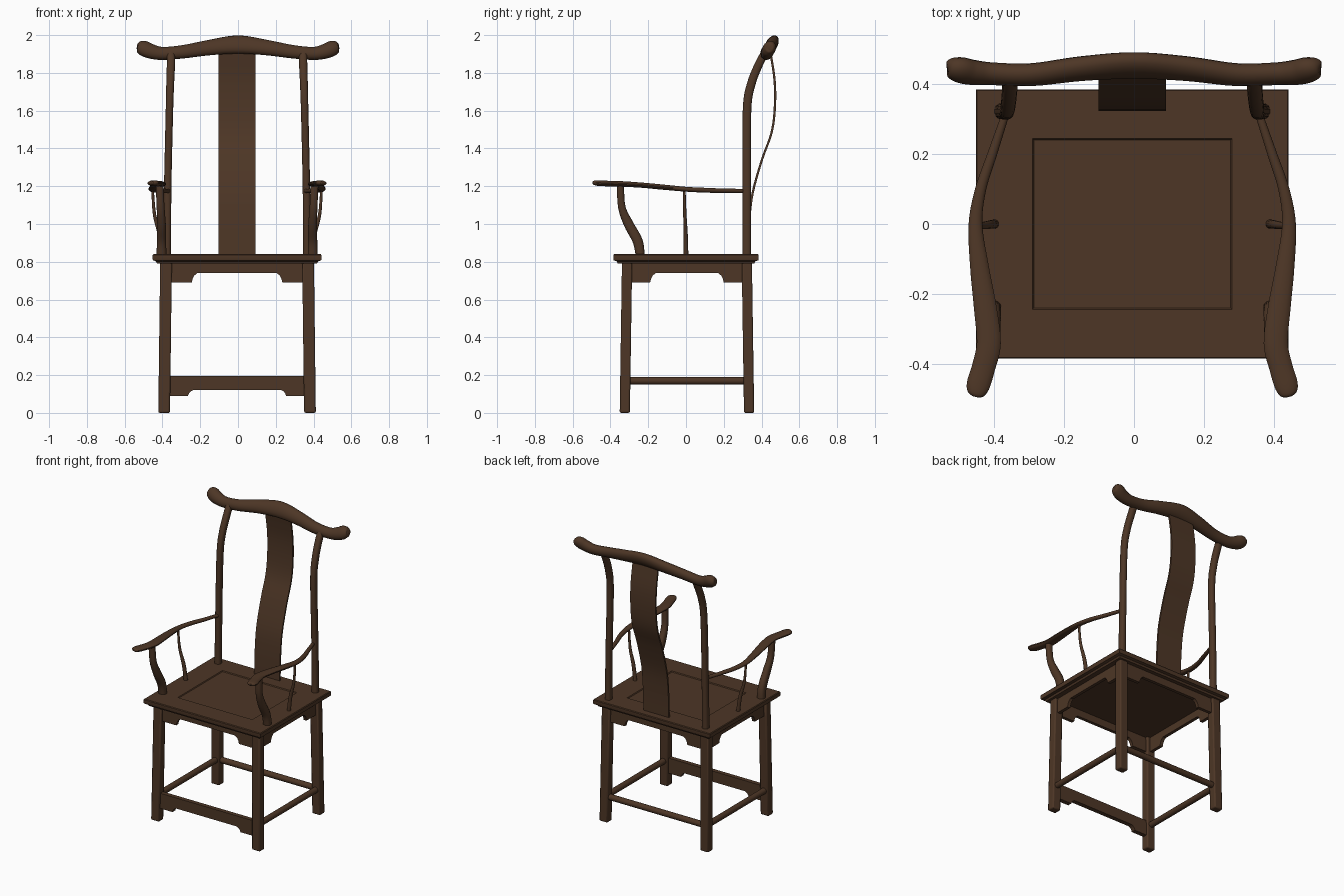
import bpy, bmesh, math
from mathutils import Vector

cube = bpy.data.objects.get("Cube")
if cube:
    bpy.data.objects.remove(cube)

wood = bpy.data.materials.new("dark brown wood")
wood.use_nodes = True
BROWN = (0.075, 0.037, 0.019, 1)
wood.diffuse_color = BROWN
wood.node_tree.nodes["Principled BSDF"].inputs["Base Color"].default_value = BROWN

SHIFT = -0.005  # the body sits slightly off the crest rail's centre
SIDES = (("left", 1), ("right", -1))


def finish(name, bm, bevel=0, shift=SHIFT):
    bmesh.ops.recalc_face_normals(bm, faces=bm.faces)
    bmesh.ops.translate(bm, verts=bm.verts, vec=(shift, 0, 0))
    mesh = bpy.data.meshes.new(name)
    bm.to_mesh(mesh)
    bm.free()
    mesh.materials.append(wood)
    obj = bpy.data.objects.new(name, mesh)
    bpy.context.collection.objects.link(obj)
    if bevel:
        mod = obj.modifiers.new("soft edges", "BEVEL")
        mod.width = bevel
        mod.segments = 2
    bpy.ops.object.select_all(action="DESELECT")
    obj.select_set(True)
    bpy.context.view_layer.objects.active = obj
    bpy.ops.object.shade_smooth_by_angle(angle=math.radians(35))
    return obj


def loft(name, rings, **options):
    """Skin a list of point rings and cap both ends."""
    bm = bmesh.new()
    loops = [[bm.verts.new(p) for p in ring] for ring in rings]
    for low, high in zip(loops, loops[1:]):
        for i in range(len(low)):
            j = (i + 1) % len(low)
            bm.faces.new((low[i], low[j], high[j], high[i]))
    bm.faces.new(loops[0])
    bm.faces.new(loops[-1])
    return finish(name, bm, **options)


def smooth(points, steps=5):
    """Catmull-Rom interpolation of rows of any length."""
    ends = [points[0], *points, points[-1]]
    rows = []
    for a, b, c, d in zip(ends, ends[1:], ends[2:], ends[3:]):
        for k in range(steps):
            t = k / steps
            rows.append([q + t / 2 * (r - p + t * (2 * p - 5 * q + 4 * r - s
                         + t * (3 * (q - r) + s - p)))
                         for p, q, r, s in zip(a, b, c, d)])
    return rows + [list(points[-1])]


def sweep(name, rows, across, sides=16, square=1.0, **options):
    """Sweep an oval along rows of x, y, z, half width, half depth."""
    rows = smooth(rows)
    centres = [Vector(r[:3]) for r in rows]
    rings = []
    for i, row in enumerate(rows):
        before, after = centres[max(i - 1, 0)], centres[min(i + 1, len(rows) - 1)]
        along = (after - before).normalized()
        u = Vector(across)
        u = (u - along * u.dot(along)).normalized()
        v = along.cross(u)
        ring = []
        for k in range(sides):
            a = math.tau * (k + 0.5) / sides
            c, s = math.cos(a), math.sin(a)
            ring.append(centres[i]
                        + u * row[3] * math.copysign(abs(c) ** square, c)
                        + v * row[4] * math.copysign(abs(s) ** square, s))
        rings.append(ring)
    return loft(name, rings, **options)


def rectangle(hx, hy, z, x=0, y=0):
    return [(x + i * hx, y + j * hy, z) for i, j in ((-1, -1), (1, -1), (1, 1), (-1, 1))]


def board(name, start, end, top, band, foot, reach, thick):
    """Upright board between two plan points with stepped bracket ends."""
    start, end = Vector(start), Vector(end)
    length = (end - start).length
    along = (end - start) / length
    normal = Vector((-along.y, along.x)) * thick / 2
    rise = band - foot
    half = [(0, foot), (reach, foot), (reach + 0.006, foot + rise * 0.45),
            (reach + 0.014, foot + rise * 0.75), (reach + 0.03, band)]
    outline = half + [(length - d, z) for d, z in reversed(half)] + [(length, top), (0, top)]
    rings = []
    for side in (-1, 1):
        plan = [(start + along * d + normal * side, z) for d, z in outline]
        rings.append([(p.x, p.y, z) for p, z in plan])
    return loft(name, rings)


# Seat with moulded edge and sunken centre panel
EDGE = ((0.024, 0.79), (0.018, 0.802), (0.002, 0.808), (0, 0.813), (0, 0.835), (0.004, 0.84))
seat = [rectangle(0.447 - d, 0.385 - d, z) for d, z in EDGE]
seat += [rectangle(0.285, 0.244, 0.84), rectangle(0.281, 0.24, 0.834)]
loft("seat", seat)

for side, m in SIDES:
    # Splayed square legs
    for place, low, high in (("front", -0.324, -0.312), ("back", 0.334, 0.322)):
        loft(f"{place}_{side}_leg",
             [rectangle(0.031, 0.027, 0, m * 0.386, low),
              rectangle(0.031, 0.027, 0.8, m * 0.376, high)], bevel=0.008)

    # Back post curving rearward into the crest rail
    sweep(f"{side}_back_post",
          [(m * 0.372, 0.322, 0.8, 0.022, 0.023), (m * 0.367, 0.322, 1.2, 0.02, 0.023),
           (m * 0.358, 0.323, 1.6, 0.02, 0.023), (m * 0.354, 0.345, 1.74, 0.021, 0.023),
           (m * 0.35, 0.388, 1.85, 0.022, 0.022), (m * 0.35, 0.42, 1.91, 0.022, 0.02)],
          (1, 0, 0), square=0.8)

    # Serpentine armrest, wide at the hand
    sweep(f"{side}_armrest",
          [(m * 0.36, 0.32, 1.175, 0.011, 0.011), (m * 0.4, 0.2, 1.176, 0.014, 0.012),
           (m * 0.433, 0.1, 1.179, 0.016, 0.013), (m * 0.448, 0, 1.184, 0.02, 0.013),
           (m * 0.437, -0.12, 1.195, 0.027, 0.014), (m * 0.42, -0.24, 1.206, 0.033, 0.014),
           (m * 0.41, -0.34, 1.212, 0.035, 0.015), (m * 0.425, -0.41, 1.214, 0.034, 0.015),
           (m * 0.44, -0.46, 1.216, 0.034, 0.015), (m * 0.445, -0.485, 1.218, 0.025, 0.012),
           (m * 0.447, -0.494, 1.218, 0.01, 0.006)],
          (1, 0, 0))

    # Curved arm support at the front
    sweep(f"{side}_arm_support",
          [(m * 0.4, -0.242, 0.83, 0.026, 0.024), (m * 0.4, -0.256, 0.91, 0.025, 0.027),
           (m * 0.4, -0.304, 1, 0.023, 0.026), (m * 0.405, -0.34, 1.09, 0.021, 0.02),
           (m * 0.41, -0.347, 1.21, 0.021, 0.019)],
          (1, 0, 0), square=0.8)

    # Slender spindle under the middle of the arm
    sweep(f"{side}_arm_spindle",
          [(m * 0.393, 0, 0.83, 0.013, 0.013), (m * 0.408, -0.002, 0.94, 0.012, 0.012),
           (m * 0.437, -0.006, 1.05, 0.009, 0.009), (m * 0.447, -0.009, 1.18, 0.007, 0.007)],
          (0, 1, 0), sides=12)

    # Side apron and side stretcher
    board(f"{side}_apron", (m * 0.378, -0.3), (m * 0.378, 0.31), 0.795, 0.74, 0.69, 0.11, 0.022)
    sweep(f"{side}_stretcher",
          [(m * 0.384, -0.32, 0.17, 0.02, 0.02), (m * 0.384, 0.33, 0.17, 0.02, 0.02)],
          (1, 0, 0))

# Front and back aprons, footrest board and back stretcher
for place, y in (("front", -0.314), ("back", 0.324)):
    board(f"{place}_apron", (-0.36, y), (0.36, y), 0.795, 0.74, 0.69, 0.12, 0.022)
board("front_footrest", (-0.365, -0.322), (0.365, -0.322), 0.195, 0.122, 0.09, 0.105, 0.03)
sweep("back_stretcher",
      [(-0.38, 0.332, 0.17, 0.02, 0.02), (0.38, 0.332, 0.17, 0.02, 0.02)], (0, 1, 0))

# S-curved back splat
SPLAT = [(0.328, 0.83), (0.334, 1), (0.352, 1.16), (0.402, 1.34), (0.452, 1.48),
         (0.47, 1.61), (0.469, 1.76), (0.445, 1.92)]
loft("back_splat", [rectangle(0.097, 0.006, z, 0, y) for y, z in smooth(SPLAT)])

# Crest rail with raised centre and upturned rounded ends
HALF = [(0.534, 0.447, 1.936, 0.012, 0.01), (0.527, 0.447, 1.935, 0.03, 0.026),
        (0.5, 0.441, 1.93, 0.043, 0.034), (0.46, 0.433, 1.914, 0.041, 0.034),
        (0.4, 0.429, 1.903, 0.036, 0.031), (0.29, 0.427, 1.912, 0.037, 0.031),
        (0.15, 0.444, 1.934, 0.044, 0.032)]
CREST = [(-x, *rest) for x, *rest in HALF] + [(0, 0.453, 1.95, 0.053, 0.032)] + HALF[::-1]
sweep("crest_rail", CREST, (0, 0.5, 0.87), shift=0)
